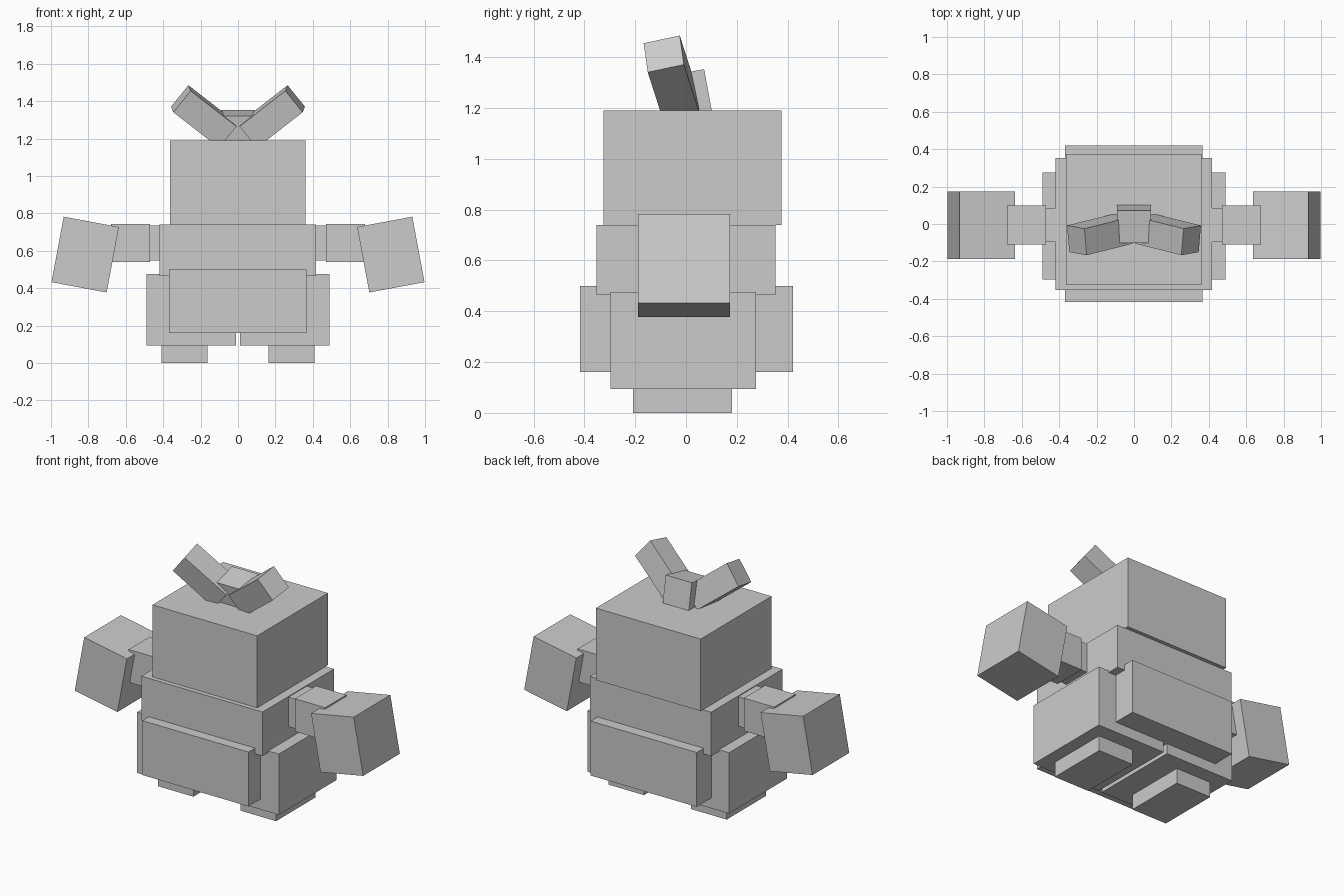
import bpy
from math import radians

if "Cube" in bpy.data.objects:
    bpy.data.objects.remove(bpy.data.objects["Cube"], do_unlink=True)

# Single plain material
grey = bpy.data.materials.new("light_grey")
grey.use_nodes = True
colour = (0.6, 0.6, 0.6, 1)
grey.diffuse_color = colour
grey.node_tree.nodes["Principled BSDF"].inputs["Base Color"].default_value = colour


def block(name, centre, size, tilt=(0, 0, 0)):
    """Flat-sided box with a centre, full size and tilt in degrees."""
    bpy.ops.mesh.primitive_cube_add(size=1, location=centre,
                                    rotation=[radians(a) for a in tilt])
    obj = bpy.context.object
    obj.name = name
    obj.scale = size
    obj.data.materials.append(grey)
    return obj


def pair(name, centre, size, tilt=(0, 0, 0)):
    """Mirrored boxes on the left (+x) and right (-x)."""
    for side, s in (("left", 1), ("right", -1)):
        block(f"{side}_{name}", (s * centre[0], centre[1], centre[2]), size,
              (tilt[0], s * tilt[1], s * tilt[2]))


# Body
block("head", (-0.002, 0.025, 0.965), (0.724, 0.70, 0.45))
block("torso", (-0.002, 0, 0.602), (0.838, 0.705, 0.275))
block("hips", (-0.002, 0.002, 0.33), (0.734, 0.838, 0.34))

# Legs and feet
pair("leg", (0.251, -0.011, 0.285), (0.478, 0.572, 0.38))
pair("foot", (0.286, -0.013, 0.05), (0.246, 0.39, 0.10))

# Arms
pair("shoulder", (0.43, -0.005, 0.642), (0.10, 0.18, 0.185))
pair("arm", (0.575, -0.005, 0.642), (0.21, 0.21, 0.205))
pair("fist", (0.817, -0.007, 0.58), (0.30, 0.362, 0.356), (0, -10.6, 0))

# Head crest
block("crest_base", (0, 0.008, 1.214), (0.18, 0.175, 0.25), (10.5, 0, 0))
pair("crest_arm", (0.183, -0.057, 1.318), (0.316, 0.146, 0.148), (15, -37, -14))
